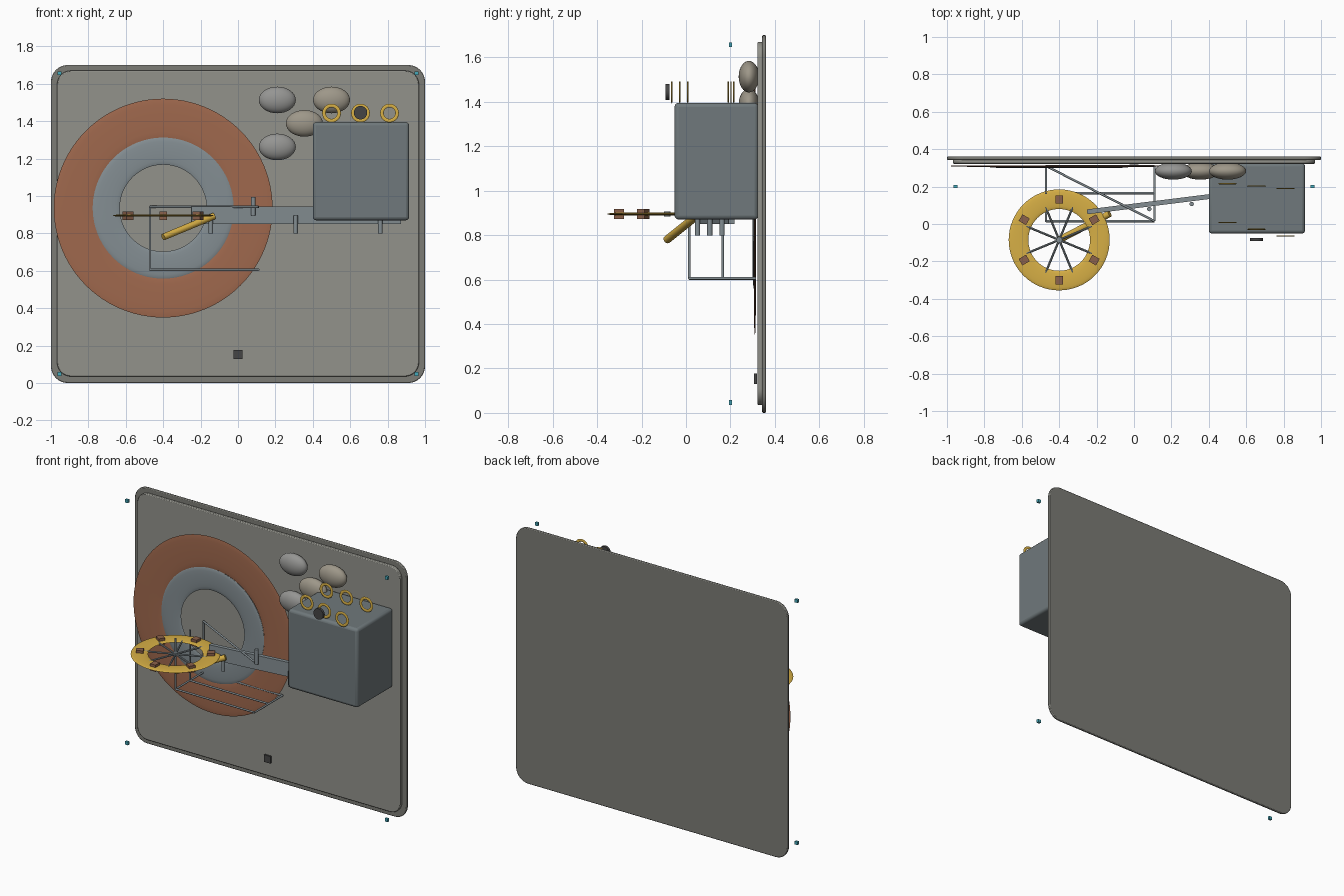
import bpy, bmesh, math
from mathutils import Vector

if "Cube" in bpy.data.objects:
    bpy.data.objects.remove(bpy.data.objects["Cube"])

# ---------- helpers ----------
def mat(name, r, g, b):
    m = bpy.data.materials.new(name)
    m.diffuse_color = (r, g, b, 1)
    m.use_nodes = True
    m.node_tree.nodes["Principled BSDF"].inputs["Base Color"].default_value = m.diffuse_color
    return m

STONE = mat("stone", 0.29, 0.29, 0.26)
STONE_DARK = mat("stone_dark", 0.20, 0.20, 0.18)
RUST = mat("rust", 0.35, 0.14, 0.075)
STEEL = mat("steel", 0.23, 0.27, 0.29)
SLATE = mat("slate", 0.16, 0.19, 0.20)
BRASS = mat("brass", 0.68, 0.43, 0.06)
WOOD = mat("wood", 0.26, 0.12, 0.07)
DARK = mat("dark", 0.06, 0.06, 0.06)
TAN = mat("tan", 0.34, 0.31, 0.25)
PEBBLE = mat("pebble", 0.30, 0.30, 0.29)
CYAN = mat("cyan", 0.06, 0.40, 0.50)

def finish(name, material, smooth=True):
    o = bpy.context.object
    o.name = name
    o.data.materials.append(material)
    if smooth:
        bpy.ops.object.shade_smooth_by_angle(angle=math.radians(35))
    return o

def box(name, loc, dims, material, rot_z=0.0, bevel=0.0):
    bpy.ops.mesh.primitive_cube_add(size=1, location=loc)
    o = bpy.context.object
    o.scale = dims
    bpy.ops.object.transform_apply(location=False, rotation=False, scale=True)
    o.rotation_euler.z = rot_z
    if bevel:
        b = o.modifiers.new("bevel", "BEVEL")
        b.width, b.segments = bevel, 3
    return finish(name, material, bool(bevel))

def rod(name, a, b, r, material, sides=12):
    a, b = Vector(a), Vector(b)
    d = b - a
    bpy.ops.mesh.primitive_cylinder_add(vertices=sides, radius=r, depth=d.length, location=(a + b) / 2)
    bpy.context.object.rotation_euler = d.to_track_quat('Z', 'Y').to_euler()
    return finish(name, material)

def flat_ring(name, loc, r_in, r_out, half, material, upright=False, seg=64):
    minor = (r_out - r_in) / 2
    bpy.ops.mesh.primitive_torus_add(location=loc, major_radius=(r_out + r_in) / 2,
                                     minor_radius=minor, major_segments=seg, minor_segments=16)
    o = bpy.context.object
    o.scale.z = half / minor
    if upright:
        o.rotation_euler.x = math.pi / 2
    bpy.ops.object.transform_apply(location=False, rotation=True, scale=True)
    return finish(name, material)

def rounded_panel(name, w, z0, z1, y0, y1, r, material):
    bm = bmesh.new()
    verts = []
    for i, (sx, top) in enumerate([(1, 1), (-1, 1), (-1, 0), (1, 0)]):
        cx = sx * (w / 2 - r)
        cz = z1 - r if top else z0 + r
        for k in range(9):
            t = math.pi / 2 * (i + k / 8)
            verts.append(bm.verts.new((cx + r * math.cos(t), y0, cz + r * math.sin(t))))
    face = bm.faces.new(verts)
    new = bmesh.ops.extrude_face_region(bm, geom=[face])["geom"]
    bmesh.ops.translate(bm, vec=(0, y1 - y0, 0), verts=[v for v in new if isinstance(v, bmesh.types.BMVert)])
    bmesh.ops.recalc_face_normals(bm, faces=bm.faces)
    me = bpy.data.meshes.new(name)
    bm.to_mesh(me)
    bm.free()
    o = bpy.data.objects.new(name, me)
    bpy.context.collection.objects.link(o)
    bpy.ops.object.select_all(action='DESELECT')
    o.select_set(True)
    bpy.context.view_layer.objects.active = o
    b = o.modifiers.new("bevel", "BEVEL")
    b.width, b.segments = 0.005, 2
    return finish(name, material)

# ---------- backing wall ----------
rounded_panel("back_panel", 2.0, 0, 1.7, 0.343, 0.36, 0.09, STONE_DARK)
rounded_panel("front_panel", 1.935, 0.035, 1.67, 0.322, 0.345, 0.075, STONE)

# ---------- concentric wall rings ----------
flat_ring("outer_wall_ring", (-0.4, 0.31, 0.935), 0.375, 0.585, 0.004, RUST, True, 96)
flat_ring("inner_wall_ring", (-0.4, 0.306, 0.935), 0.232, 0.377, 0.006, STEEL, True, 96)

# ---------- horizontal water wheel ----------
WX, WY, WZ = -0.4, -0.085, 0.895
flat_ring("wheel_rim", (WX, WY, WZ), 0.165, 0.27, 0.006, BRASS)
rod("wheel_hub", (WX, WY, WZ - 0.012), (WX, WY, WZ + 0.012), 0.015, STEEL, 16)
for i in range(8):
    t = math.pi / 8 + i * math.pi / 4
    rod("wheel_spoke", (WX, WY, WZ), (WX + 0.19 * math.cos(t), WY + 0.19 * math.sin(t), WZ), 0.006, STEEL, 8)
for i in range(6):
    t = math.pi / 6 + i * math.pi / 3
    box("wheel_bucket", (WX + 0.216 * math.cos(t), WY + 0.216 * math.sin(t), WZ),
        (0.045, 0.04, 0.045), WOOD, t)

# ---------- feed pipe ----------
rod("feed_pipe", (-0.4, -0.085, 0.78), (-0.13, 0.055, 0.892), 0.018, BRASS, 20)

# ---------- sloping channel plank with alternating pegs ----------
box("channel_plank", (0.31, 0.135, 0.897), (1.13, 0.026, 0.095), STEEL, math.atan(0.125))
for i in range(5):
    x = -0.145 + 0.2265 * i
    z = 0.847 if i % 2 == 0 else 0.945
    rod("channel_peg", (x, 0.052 + 0.0275 * i, z - 0.049), (x, 0.052 + 0.0275 * i, z + 0.049), 0.012, STEEL)

# ---------- support frame ----------
XL, XR, ZB, ZT = -0.47, 0.11, 0.605, 0.942
for y in (0.015, 0.165, 0.31):
    rod("frame_post", (XL, y, ZB), (XL, y, ZT), 0.006, STEEL)
    rod("frame_rail", (XL, y, ZB), (XR, y, ZB), 0.006, STEEL)
for x in (XL, XR):
    rod("frame_crossbar", (x, 0.015, ZB), (x, 0.31, ZB), 0.006, STEEL)
rod("frame_brace", (XL, 0.31, ZT), (XR, 0.015, ZT), 0.006, STEEL)

# ---------- machine housing with rings on top ----------
box("housing", (0.6575, 0.137, 1.1325), (0.515, 0.377, 0.525), SLATE, 0, 0.018)
for i in range(3):
    for y in (0.215 - 0.0125 * i, 0.008 - 0.036 * i):
        flat_ring("housing_ring", (0.5 + 0.155 * i, y, 1.443), 0.031, 0.05, 0.003, BRASS, True, 32)
rod("dark_knob", (0.655, -0.092, 1.445), (0.655, -0.075, 1.445), 0.036, DARK, 32)

# ---------- boulders ----------
for x, z, m in ((0.21, 1.513, PEBBLE), (0.5, 1.513, TAN), (0.355, 1.388, TAN), (0.21, 1.262, PEBBLE)):
    bpy.ops.mesh.primitive_uv_sphere_add(segments=32, ring_count=16, radius=1, location=(x, 0.283, z))
    bpy.context.object.scale = (0.099, 0.046, 0.071)
    bpy.ops.object.transform_apply(location=False, rotation=False, scale=True)
    finish("boulder", m)

# ---------- small wall plate and corner markers ----------
box("wall_plate", (0, 0.313, 0.153), (0.047, 0.012, 0.047), DARK)
for x in (-0.955, 0.955):
    for z in (0.047, 1.656):
        box("corner_marker", (x, 0.2, z), (0.021, 0.015, 0.021), CYAN)
